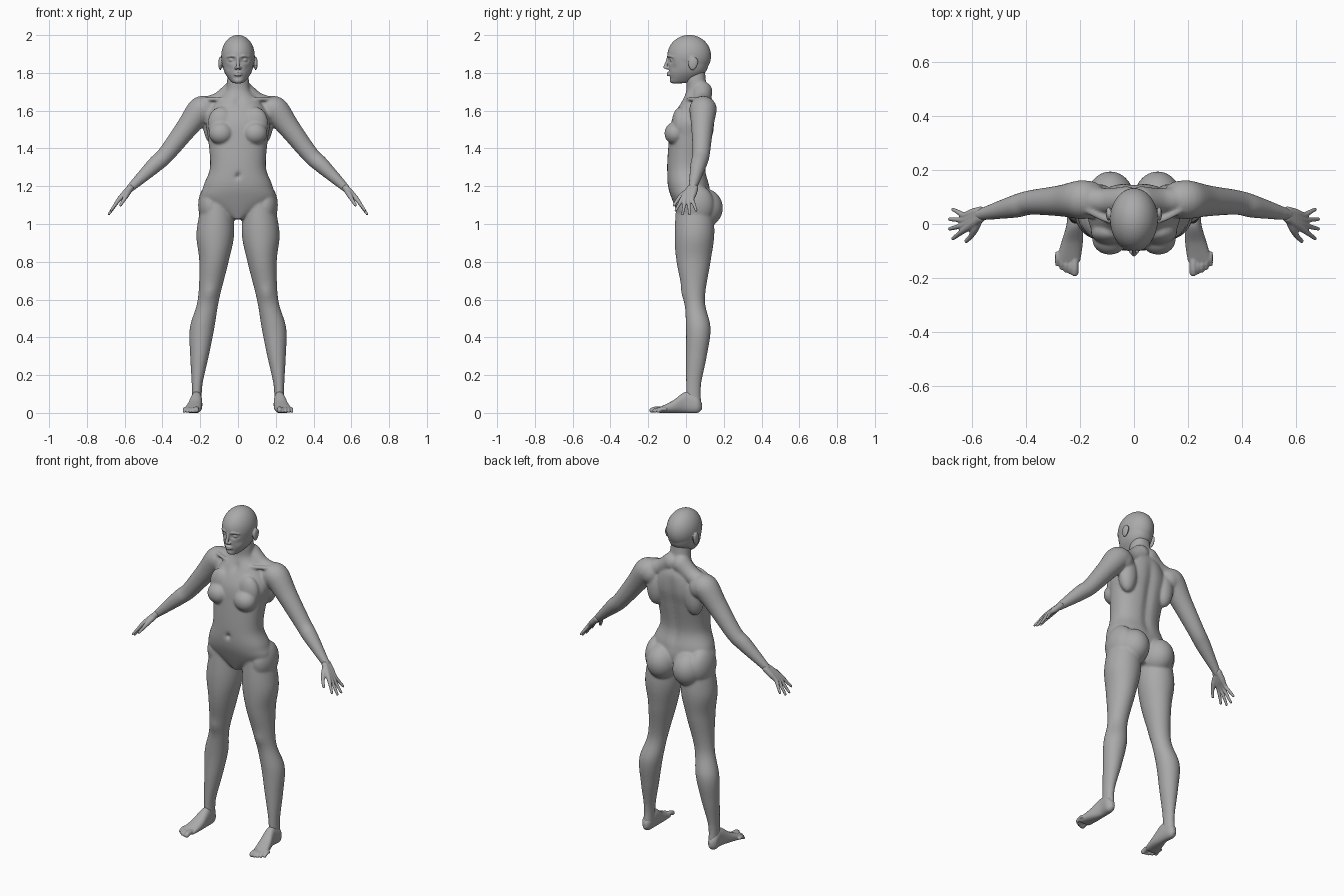
import bpy, bmesh, math
from mathutils import Vector, Matrix

if "Cube" in bpy.data.objects:
    bpy.data.objects.remove(bpy.data.objects["Cube"], do_unlink=True)

grey = (0.4, 0.4, 0.4, 1)
clay = bpy.data.materials.new("grey_clay")
clay.use_nodes = True
clay.diffuse_color = grey
clay.node_tree.nodes["Principled BSDF"].inputs["Base Color"].default_value = grey


def spline(rows, steps=8):
    """Smooth curve passing through every row of numbers."""
    rows = [Vector(row) for row in rows]
    padded = [rows[0]] + rows + [rows[-1]]
    curve = []
    for before, start, end, after in zip(padded, rows, rows[1:], padded[3:]):
        leave, arrive = (end - before) / 2, (after - start) / 2
        for step in range(steps):
            t = step / steps
            ease = t * t * (3 - t - t)
            curve.append(start.lerp(end, ease) + leave * t * (1 - t) ** 2 - arrive * t * t * (1 - t))
    return curve + [rows[-1]]


def skin_rings(bm, rings):
    loops = [[bm.verts.new(point) for point in ring] for ring in rings]
    faces = [bm.faces.new(loops[0]), bm.faces.new(loops[-1])]
    for lower, upper in zip(loops, loops[1:]):
        for i in range(len(lower)):
            faces.append(bm.faces.new((lower[i - 1], lower[i], upper[i], upper[i - 1])))
    bmesh.ops.recalc_face_normals(bm, faces=faces)
    return [vert for loop in loops for vert in loop]


def circle(count):
    return [(math.cos(math.tau * i / count), math.sin(math.tau * i / count)) for i in range(count)]


def loft(bm, rows, square=1.0, along_y=False):
    """Each row is level, least x, greatest x, least depth, greatest depth."""
    rings = []
    for level, left, right, near, far in spline(rows):
        ring = []
        for c, s in circle(64):
            x = (left + right + (right - left) * math.copysign(abs(c) ** square, c)) / 2
            depth = (near + far + (far - near) * math.copysign(abs(s) ** square, s)) / 2
            ring.append((x, level, depth) if along_y else (x, depth, level))
        rings.append(ring)
    return skin_rings(bm, rings)


def centred_loft(bm, rows, square):
    """Each row is level, half width, front, back."""
    return loft(bm, [(level, -half, half, front, back) for level, half, front, back in rows], square)


def blob(bm, centre, size):
    place = Matrix.Translation(centre) @ Matrix.Diagonal((*size, 1))
    return bmesh.ops.create_icosphere(bm, subdivisions=4, radius=1, matrix=place)["verts"]


def tube(bm, points, radii):
    """Round-ended limb through the points."""
    path = spline([(*point, radius) for point, radius in zip(points, radii)])
    rings = []
    for i, node in enumerate(path):
        axis = path[min(i + 1, len(path) - 1)].to_3d() - path[max(i - 1, 0)].to_3d()
        side = axis.cross(Vector((0.1, 1, 0.1))).normalized()
        up = axis.normalized().cross(side)
        rings.append([node.to_3d() + (side * c + up * s) * node.w for c, s in circle(24)])
    skin_rings(bm, rings)
    for end in (path[0], path[-1]):
        blob(bm, end.to_3d(), [end.w] * 3)


def push(verts, centre, reach, offset):
    """Soft sculpting stroke, worked equally on both sides."""
    for vert in verts:
        spot = Vector((abs(vert.co.x), vert.co.y, vert.co.z)) - Vector(centre)
        weight = math.exp(-sum((d / r) ** 2 for d, r in zip(spot, reach)))
        vert.co.y += offset * weight


def flip(bm, parts):
    verts = [part for part in parts if isinstance(part, bmesh.types.BMVert)]
    faces = [part for part in parts if isinstance(part, bmesh.types.BMFace)]
    bmesh.ops.scale(bm, vec=(-1, 1, 1), verts=verts)
    bmesh.ops.reverse_faces(bm, faces=faces)


def add_mirror(bm):
    everything = bm.verts[:] + bm.edges[:] + bm.faces[:]
    flip(bm, bmesh.ops.duplicate(bm, geom=everything)["geom"])


def finish(name, bm, voxel, smoothing):
    mesh = bpy.data.meshes.new(name)
    bm.to_mesh(mesh)
    mesh.materials.append(clay)
    part = bpy.data.objects.new(name, mesh)
    bpy.context.collection.objects.link(part)
    fuse = part.modifiers.new("fuse", "REMESH")
    fuse.mode = "VOXEL"
    fuse.voxel_size = voxel
    fuse.use_smooth_shade = True
    soften = part.modifiers.new("soften", "SMOOTH")
    soften.iterations = smoothing


def finish_pair(name, bm):
    finish("left_" + name, bm, fine, 4)
    flip(bm, bm.verts[:] + bm.faces[:])
    finish("right_" + name, bm, fine, 4)


fine, coarse = 0.0035, 0.006
shoulder = Vector((.2, .09, 1.6))
elbow = Vector((.38, .08, 1.37))
wrist = Vector((.57, .035, 1.19))

# Legs, thigh to ankle
body = bmesh.new()
leg = loft(body, [(1.12, .03, .19, -.05, .14), (.95, .02, .22, -.06, .15), (.8, .05, .205, -.05, .13),
                  (.6, .1, .213, -.01, .1), (.45, .125, .255, 0, .13), (.3, .155, .253, 0, .11),
                  (.15, .188, .245, 0, .08), (.05, .192, .245, 0, .08)])
push(leg, (.15, -.03, .63), (.04, .04, .04), -.01)

# Arms, then collarbones and the slope from neck to shoulder
tube(body, [shoulder - Vector((.03, 0, 0)), shoulder, shoulder.lerp(elbow, .4), elbow,
            elbow.lerp(wrist, .3), elbow.lerp(wrist, .65), wrist],
     [.07, .072, .058, .046, .043, .033, .022])
tube(body, [(.03, .085, 1.7), (.1, .085, 1.65), (.18, .09, 1.62)], [.055, .048, .052])
tube(body, [(.02, 0, 1.65), (.1, .015, 1.66), (.17, .05, 1.66)], [.012, .011, .012])

# Shoulder blades, chest, seat and hips
blob(body, (.13, .1, 1.53), (.055, .048, .11))
blob(body, (.09, -.057, 1.48), (.065, .057, .06))
blob(body, (.09, -.03, 1.53), (.07, .045, .09))
blob(body, (.088, .09, 1.085), (.09, .105, .105))
blob(body, (.145, .05, 1.1), (.066, .1, .11))
add_mirror(body)

# Torso and neck
torso = centred_loft(body, [(1.025, .03, -.03, .09), (1.12, .188, -.07, .13), (1.2, .183, -.095, .125),
                            (1.3, .148, -.1, .105), (1.45, .158, -.09, .13), (1.55, .17, -.075, .15),
                            (1.64, .125, -.03, .147), (1.7, .069, 0, .12), (1.76, .058, 0, .105),
                            (1.83, .05, -.01, .1)], .88)
for i in range(5):
    push(torso, (0, .13, 1.26 + i * .08), (.025, .05, .06), -.01)
push(torso, (0, -.1, 1.255), (.012, .05, .014), .022)
push(torso, (0, -.03, 1.65), (.02, .05, .025), .012)
finish("body", body, coarse, 10)

# Eyes, brows, lips, nostrils and ears
head = bmesh.new()
blob(head, (.034, -.072, 1.868), (.016, .014, .011))
blob(head, (.01, -.1, 1.826), (.009, .011, .008))
tube(head, [(.01, -.092, 1.885), (.03, -.09, 1.89), (.055, -.07, 1.885)], [.006, .007, .006])
for lip in (1.788, 1.799):
    tube(head, [(0, -.097, lip), (.012, -.093, lip), (.022, -.084, 1.794)], [.006, .005, .003])
ear = blob(head, (.094, .035, 1.85), (.01, .023, .036))
push(ear, (.094, .06, 1.87), (.03, .03, .03), .008)
add_mirror(head)

# Skull, jaw and nose
skull = blob(head, (0, .017, 1.89), (.089, .116, .111))
skull += centred_loft(head, [(1.745, .02, -.075, -.02), (1.755, .038, -.085, .04), (1.8, .07, -.09, .1),
                             (1.85, .083, -.094, .12), (1.9, .084, -.096, .12), (1.95, .06, -.07, .09)], .93)
push(skull, (.036, -.085, 1.868), (.019, .04, .014), .015)
push(skull, (.055, -.07, 1.83), (.02, .03, .02), .006)
push(skull, (0, -.09, 1.774), (.03, .03, .009), .005)
tube(head, [(0, -.093, 1.885), (0, -.1, 1.86), (0, -.112, 1.83)], [.008, .008, .009])
finish("head", head, fine, 4)

# Hands: each finger runs from wrist over knuckle to a fanned tip
hand = bmesh.new()
for fan in (-1.5, -.5, .5, 1.5):
    base = wrist + Vector((0, fan * .008, 0))
    knuckle = Vector((.63, .005 + fan * .018, 1.13))
    tip = Vector((.685 - fan * fan * .006, fan * .036, 1.05 + fan * fan * .01))
    tube(hand, [base, base.lerp(knuckle, .5), knuckle, knuckle.lerp(tip, .5), tip],
         [.018, .017, .012, .009, .007])
tube(hand, [wrist, (.59, -.016, 1.155), (.604, -.044, 1.128), (.622, -.063, 1.1)], [.017, .015, .01, .008])
finish_pair("hand", hand)

# Feet: heel to ball, then five toes stepping back and outward
foot = bmesh.new()
loft(foot, [(.085, .21, .23, .02, .05), (.06, .195, .25, 0, .09), (0, .19, .25, 0, .112),
            (-.07, .19, .27, 0, .065), (-.14, .2, .29, 0, .03)], .85, True)
for i in range(5):
    thick = .009 if i else .014
    x, y = .22 + i * .016, -.18 + i * i * .002
    tube(foot, [(x, -.11, .02), (x, y + .02, .02), (x, y, thick)], [thick] * 3)
finish_pair("foot", foot)
